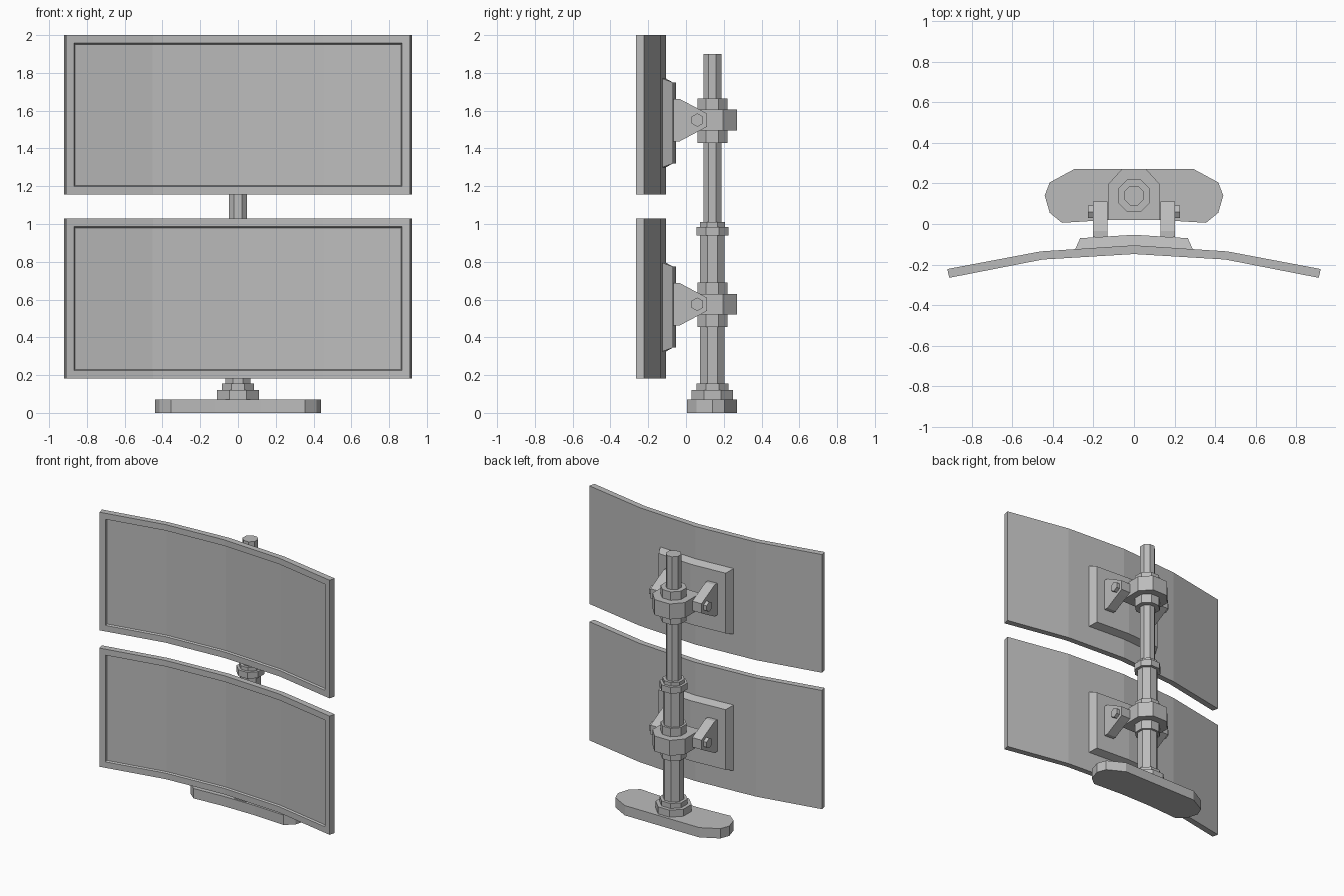
import bpy
import bmesh
import math

cube = bpy.data.objects.get("Cube")
if cube:
    bpy.data.objects.remove(cube)

grey = bpy.data.materials.new("plain grey")
grey.use_nodes = True
COLOR = (0.5, 0.5, 0.5, 1)
grey.diffuse_color = COLOR
grey.node_tree.nodes["Principled BSDF"].inputs["Base Color"].default_value = COLOR

POLE_Y = 0.14


def finish(bm, name):
    bmesh.ops.recalc_face_normals(bm, faces=bm.faces)
    mesh = bpy.data.meshes.new(name)
    bm.to_mesh(mesh)
    bm.free()
    mesh.materials.append(grey)
    obj = bpy.data.objects.new(name, mesh)
    bpy.context.collection.objects.link(obj)
    return obj


def prism(points, lo, hi, axis="z"):
    """Extrude a closed outline along z (points are x, y) or x (points are y, z)."""
    bm = bmesh.new()

    def place(p, t):
        return (p[0], p[1], t) if axis == "z" else (t, p[0], p[1])

    low = [bm.verts.new(place(p, lo)) for p in points]
    high = [bm.verts.new(place(p, hi)) for p in points]
    bm.faces.new(low)
    bm.faces.new(high)
    for i in range(len(points)):
        j = (i + 1) % len(points)
        bm.faces.new((low[i], low[j], high[j], high[i]))
    bmesh.ops.recalc_face_normals(bm, faces=bm.faces)
    return bm


def ring(radius, sides, cx, cy):
    """Regular outline with flat sides at the given distance from its centre."""
    r = radius / math.cos(math.pi / sides)
    return [(cx + r * math.cos((i + 0.5) * math.tau / sides),
             cy + r * math.sin((i + 0.5) * math.tau / sides)) for i in range(sides)]


def mirrored(half):
    """Close a right-hand outline with its mirror image, skipping points on the axis."""
    return half + [(-x, y) for x, y in reversed(half) if x > 0]


def pole_part(name, radius, lo, hi):
    finish(prism(ring(radius, 8, 0, POLE_Y), lo, hi), name)


# Base and pole
base = mirrored([(0, 0.02), (0.12, 0.02), (0.355, 0.006), (0.415, 0.055),
                 (0.44, 0.14), (0.415, 0.205), (0.295, 0.27)])
finish(prism(base, 0, 0.07), "base")
pole_part("base_collar", 0.11, 0.07, 0.12)
pole_part("base_collar_step", 0.085, 0.12, 0.155)
pole_part("lower_pole", 0.065, 0.15, 0.96)
pole_part("joint_collar", 0.085, 0.94, 0.985)
pole_part("joint_collar_step", 0.067, 0.985, 1.01)
pole_part("upper_pole", 0.048, 1.0, 1.9)

# Outlines shared by both screens
panel = mirrored([(0, -0.148), (0.45, -0.175), (0.91, -0.265),
                  (0.92, -0.222), (0.46, -0.135), (0, -0.105)])
plate = mirrored([(0, -0.106), (0.29, -0.125), (0.265, -0.07), (0, -0.053)])
clamp = mirrored([(0, 0.02), (0.128, 0.02), (0.128, 0.195), (0.06, 0.27)])

for level, zc in (("lower", 0.575), ("upper", 1.55)):
    # Curved screen with a recessed display
    mid = zc + 0.03
    bm = prism(panel, mid - 0.424, mid + 0.424 - 0.004 * (level == "upper"))
    front = [f for f in bm.faces if f.normal.y < -0.9]
    bmesh.ops.inset_region(bm, faces=front, thickness=0.043, use_even_offset=True)
    bmesh.ops.inset_region(bm, faces=front, thickness=0.006, depth=-0.012,
                           use_even_offset=True)
    finish(bm, level + "_screen")

    # Mounting plate, tapering towards the back
    bm = prism(plate, zc - 0.25, zc + 0.22)
    for v in bm.verts:
        if v.co.y > -0.1:
            v.co.z += 0.02 if v.co.z < zc else -0.02
    finish(bm, level + "_mount_plate")

    # Clamp and the collar it sits on
    finish(prism(clamp, zc - 0.055, zc + 0.055), level + "_clamp")
    pole_part(level + "_clamp_collar", 0.08, zc - 0.12, zc + 0.115)

    # Tilt arms and hexagonal bolts
    arm = [(y, zc + s * h) for s, row in (
        (1, ((-0.065, 0.113), (-0.035, 0.113), (0.08, 0.052), (0.112, 0.034))),
        (-1, ((0.112, 0.034), (0.08, 0.052), (-0.035, 0.113), (-0.065, 0.113))))
        for y, h in row]
    for side, s in (("left", 1), ("right", -1)):
        finish(prism(arm, s * 0.13, s * 0.202, "x"), f"{level}_{side}_arm")
        finish(prism(ring(0.031, 6, 0.06, zc), s * 0.19, s * 0.227, "x"),
               f"{level}_{side}_bolt")
